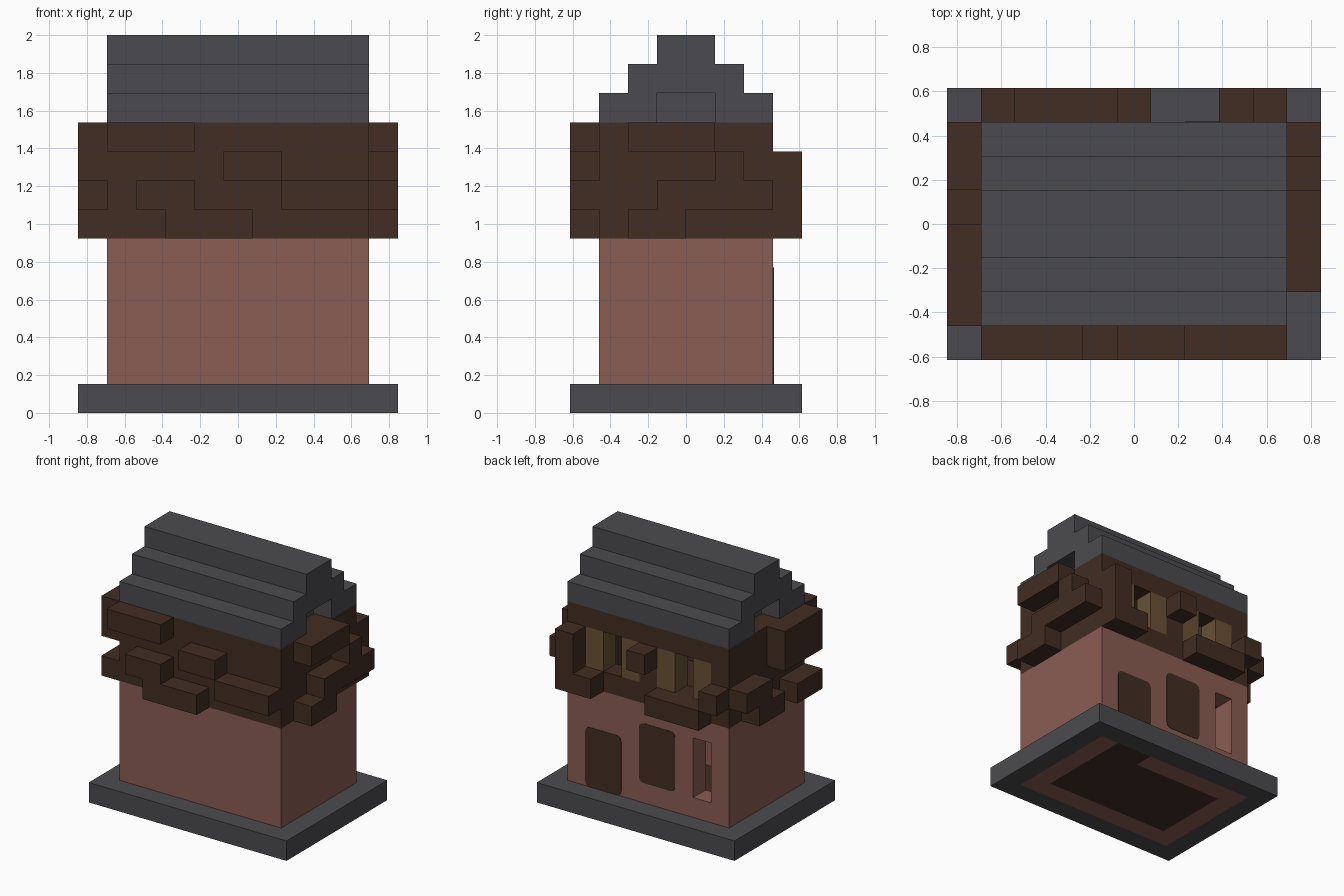
import bpy, bmesh

B = 2 / 13  # size of one block

cube = bpy.data.objects.get("Cube")
if cube:
    bpy.data.objects.remove(cube, do_unlink=True)


def material(name, rgb):
    linear = [(c / 255 / 12.92) if c < 11 else ((c / 255 + 0.055) / 1.055) ** 2.4 for c in rgb]
    m = bpy.data.materials.new(name)
    m.use_nodes = True
    m.diffuse_color = (*linear, 1)
    m.node_tree.nodes["Principled BSDF"].inputs["Base Color"].default_value = (*linear, 1)
    return m


STONE = material("grey stone", (75, 74, 78))
PLASTER = material("pink plaster", (138, 93, 83))
WOOD = material("dark brown wood", (66, 45, 34))
TAN = material("tan wood", (104, 81, 52))


def blocks(name, mat, *boxes, rounded=0):
    """One object from boxes given as (x0, x1, y0, y1, z0, z1) in blocks."""
    bm = bmesh.new()
    for x0, x1, y0, y1, z0, z1 in boxes:
        for v in bmesh.ops.create_cube(bm, size=1)["verts"]:
            v.co = ((x1 if v.co.x > 0 else x0) * B,
                    (y1 if v.co.y > 0 else y0) * B,
                    (z1 if v.co.z > 0 else z0) * B)
    if rounded:
        edges = [e for e in bm.edges
                 if abs(e.verts[0].co.x - e.verts[1].co.x) < 1e-6
                 and abs(e.verts[0].co.z - e.verts[1].co.z) < 1e-6]
        bmesh.ops.bevel(bm, geom=edges, offset=rounded * B, segments=3,
                        profile=0.5, affect='EDGES')
    mesh = bpy.data.meshes.new(name)
    bm.to_mesh(mesh)
    bm.free()
    mesh.materials.append(mat)
    obj = bpy.data.objects.new(name, mesh)
    bpy.context.collection.objects.link(obj)
    return obj


def cut(obj, *boxes):
    """Cut each box out of the object."""
    for box in boxes:
        cutter = blocks("cutter", obj.data.materials[0], box)
        cutter.hide_render = True
        mod = obj.modifiers.new("cut", 'BOOLEAN')
        mod.operation = 'DIFFERENCE'
        mod.solver = 'EXACT'
        mod.object = cutter
        bpy.context.view_layer.objects.active = obj
        bpy.ops.object.modifier_apply(modifier=mod.name)
        bpy.data.objects.remove(cutter, do_unlink=True)


# Stone plinth around the walls
plinth = blocks("plinth", STONE, (-5.5, 5.5, -4, 4, 0, 1))
cut(plinth, (-4.5, 4.5, -3, 3, -1, 2))

# Ground floor walls with an open window and a doorway threshold
lower = blocks("lower_walls", PLASTER, (-4.5, 4.5, -3, 3, 0, 6))
cut(lower, (-3.5, 3.5, -2, 2, -1, 7),
    (-3.5, -2.5, 1.5, 3.5, 2, 5),
    (1.5, 3.5, 1.5, 3.5, -1, 1))
blocks("ground_floor", WOOD, (-3.5, 3.5, -2, 2, 0, 1), (1.5, 3.5, 2, 3, 0, 1))
blocks("upper_floor", WOOD, (-3.5, 3.5, -2, 2, 5, 6))

# Door and shuttered window, flush with the back wall
blocks("door", WOOD, (1.5, 3.5, 2.95, 3.02, 1, 4), rounded=0.25)
blocks("closed_window", WOOD, (-1.5, 0.5, 2.95, 3.02, 2, 5), rounded=0.25)

# Upper storey with two windows in the back
upper = blocks("upper_walls", WOOD, (-4.5, 4.5, -3, 3, 6, 10))
cut(upper, (-3.5, 3.5, -2, 2, 5, 11),
    (0.5, 3.5, 1.5, 3.5, 7, 9),
    (-3.5, -0.5, 1.5, 3.5, 7, 9))
blocks("shutters", TAN, *[(x, x + 1, 2, 3, 7, 9) for x in (-3.5, -1.5, 0.5, 2.5)])

# Logs sticking out of each side: start, end, bottom, top
front = [(-4.5, -1.5, 9, 10), (-0.5, 1.5, 8, 9), (-3.5, -1.5, 7, 8),
         (1.5, 4.5, 7, 8), (-2.5, 0.5, 6, 7)]
back = [(3.5, 4.5, 7, 9), (2.5, 4.5, 6, 7), (-0.5, 0.5, 8, 9),
        (-3.5, -0.5, 6, 7), (-4.5, -3.5, 7, 8)]
left = [(-2, 1, 9, 10), (1, 2, 8, 9), (-1, 3, 7, 8), (-2, 0, 6, 7)]
right = [(-3, 0, 8, 10), (1, 3, 7, 8), (-3, -1, 6, 7), (0, 2, 6, 7)]
blocks("front_logs", WOOD, *[(a, b, -4, -3, c, d) for a, b, c, d in front])
blocks("back_logs", WOOD, *[(a, b, 3, 4, c, d) for a, b, c, d in back])
blocks("left_logs", WOOD, *[(4.5, 5.5, a, b, c, d) for a, b, c, d in left])
blocks("right_logs", WOOD, *[(-5.5, -4.5, a, b, c, d) for a, b, c, d in right])

# Stepped roof with a recess in each gable
for i, name in enumerate(("roof_eaves", "roof_middle", "roof_ridge")):
    step = blocks(name, STONE, (-4.5, 4.5, i - 3, 3 - i, 10 + i, 11 + i))
    if i == 0:
        cut(step, (3.5, 5, -1, 1, 9, 11.5), (-5, -3.5, -1, 1, 9, 11.5))
